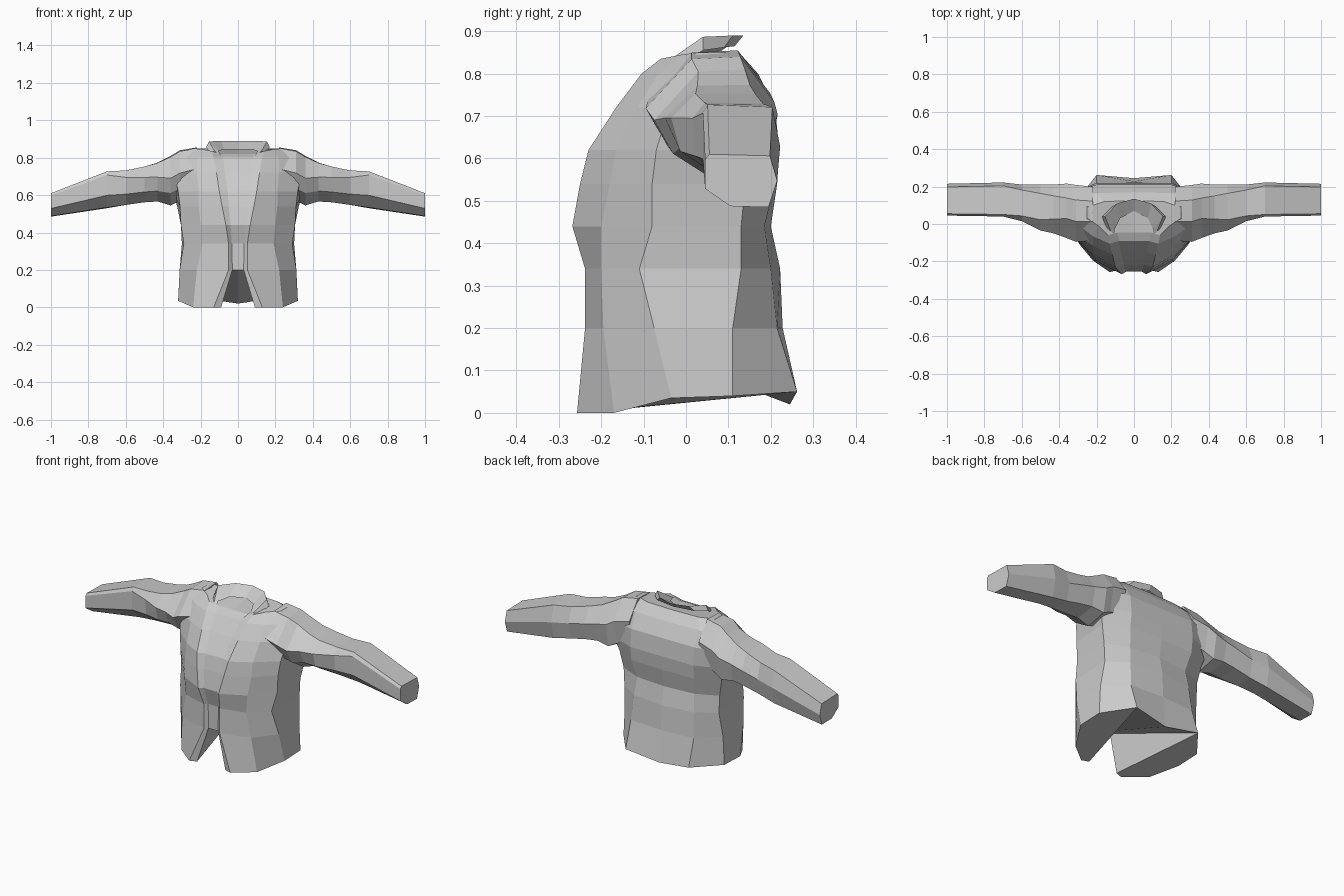
import bpy, bmesh


def build(name, rows, close=False, caps=(), skip=(), extra=()):
    """Loft rows of points into a strip, then mirror it across x = 0."""
    bm = bmesh.new()
    n = len(rows[0])
    for s in (1, -1):
        g = [[bm.verts.new((s * x, y, z)) for x, y, z in r] for r in rows]
        polys = [[g[i][j] for i, j in p] for p in extra]
        polys += [g[c] for c in caps]
        for i in range(len(rows) - 1):
            for j in range(n if close else n - 1):
                if (i, j) not in skip:
                    k = (j + 1) % n
                    polys.append([g[i][j], g[i][k], g[i + 1][k], g[i + 1][j]])
        for p in polys:
            bm.faces.new(p)
    bmesh.ops.remove_doubles(bm, verts=bm.verts, dist=0.0005)
    bmesh.ops.recalc_face_normals(bm, faces=bm.faces)
    me = bpy.data.meshes.new(name)
    bm.to_mesh(me)
    bm.free()
    ob = bpy.data.objects.new(name, me)
    bpy.context.collection.objects.link(ob)
    return ob


# Torso: z, front y, strip x, lapel x, chest xy, side front xy, side back xy, back xy, spine y
levels = [
    (0.00, -.257, .09, .13, .24, -.17, .32, -.035, .32, .11, .20, .262, .245),
    (0.20, -.238, .03, .05, .22, -.195, .312, -.075, .312, .11, .20, .215, .228),
    (0.34, -.238, .033, .05, .19, -.20, .29, -.11, .30, .13, .19, .20, .222),
    (0.44, -.268, .04, .065, .20, -.20, .305, -.08, .305, .13, .18, .185, .20),
    (0.54, -.250, .05, .085, .21, -.18, .31, -.08, .325, .14, .20, .21, .215),
    (0.62, -.230, .055, .10, .21, -.165, .32, -.07, .35, .16, .20, .22, .22),
    (0.72, -.165, .07, .115, .22, -.115, .34, -.04, .35, .17, .20, .21, .21),
    (0.80, -.105, .08, .13, .22, -.065, .32, .01, .33, .15, .20, .165, .17),
    (0.85, -.060, .09, .14, .19, -.01, .25, .03, .25, .09, .16, .12, .125),
]
hem = (0, 0, 0, 0, .035, .04, .05, .02)
neck = (-.03, -.03, -.015, -.005, 0, 0, 0, 0)
rows = []
for i, (z, fy, sx, lx, cx, cy, fx, fyy, bx, by, kx, ky, sy) in enumerate(levels):
    xy = [(0, fy + .014), (sx, fy + .014), (lx, fy), (cx, cy),
          (fx, fyy), (bx, by), (kx, ky), (0, sy)]
    dz = hem if i == 0 else neck if i == len(levels) - 1 else (0,) * 8
    rows.append([(x, y, z + d) for (x, y), d in zip(xy, dz)])
# Open notch at the front hem, with sloping underside faces
underside = [
    [(1, 0), (1, 1), (0, 6), (0, 7)],
    [(1, 1), (0, 1), (0, 6)],
    [(0, j) for j in range(1, 7)],
]
build("jacket_body", rows, caps=(-1,), skip={(0, 0)}, extra=underside)

# Sleeves: x, y range, z range; profile blends from shoulder to cuff
cuff = [(.06, 1), (.9, .97), (1, .5), (.88, 0), (.35, .02), (0, .35), (0, .9)]
shoulder = [(.35, .98), (.72, 1), (.98, .6), (.9, .1), (.5, 0), (.15, .25), (0, .55)]
stations = [
    (1.00, .045, .215, .485, .610),
    (0.70, .040, .222, .530, .727),
    (0.60, .015, .212, .545, .733),
    (0.50, -.035, .215, .56, .755),
    (0.43, -.05, .215, .565, .775),
    (0.36, -.075, .222, .545, .810),
    (0.31, -.095, .215, .57, .840),
    (0.22, -.09, .205, .60, .855),
]
arm = []
for x, y0, y1, z0, z1 in stations:
    t = min(1, max(0, (x - .36) / .34))
    arm.append([(x, y0 + (y1 - y0) * (a + (c - a) * t),
                 z0 + (z1 - z0) * (b + (d - b) * t))
                for (a, b), (c, d) in zip(shoulder, cuff)])
build("sleeves", arm, close=True, caps=(0, -1))

# Collar: inner edge, flared rim, outer base, from nape to front
build("collar", [
    [(0, .07, .845), (.075, .03, .845), (.105, -.03, .835), (.09, -.085, .81)],
    [(0, .135, .89), (.09, .11, .89), (.155, .04, .887), (.125, -.035, .835)],
    [(0, .115, .865), (.12, .09, .862), (.17, .04, .855), (.14, -.045, .81)],
])
